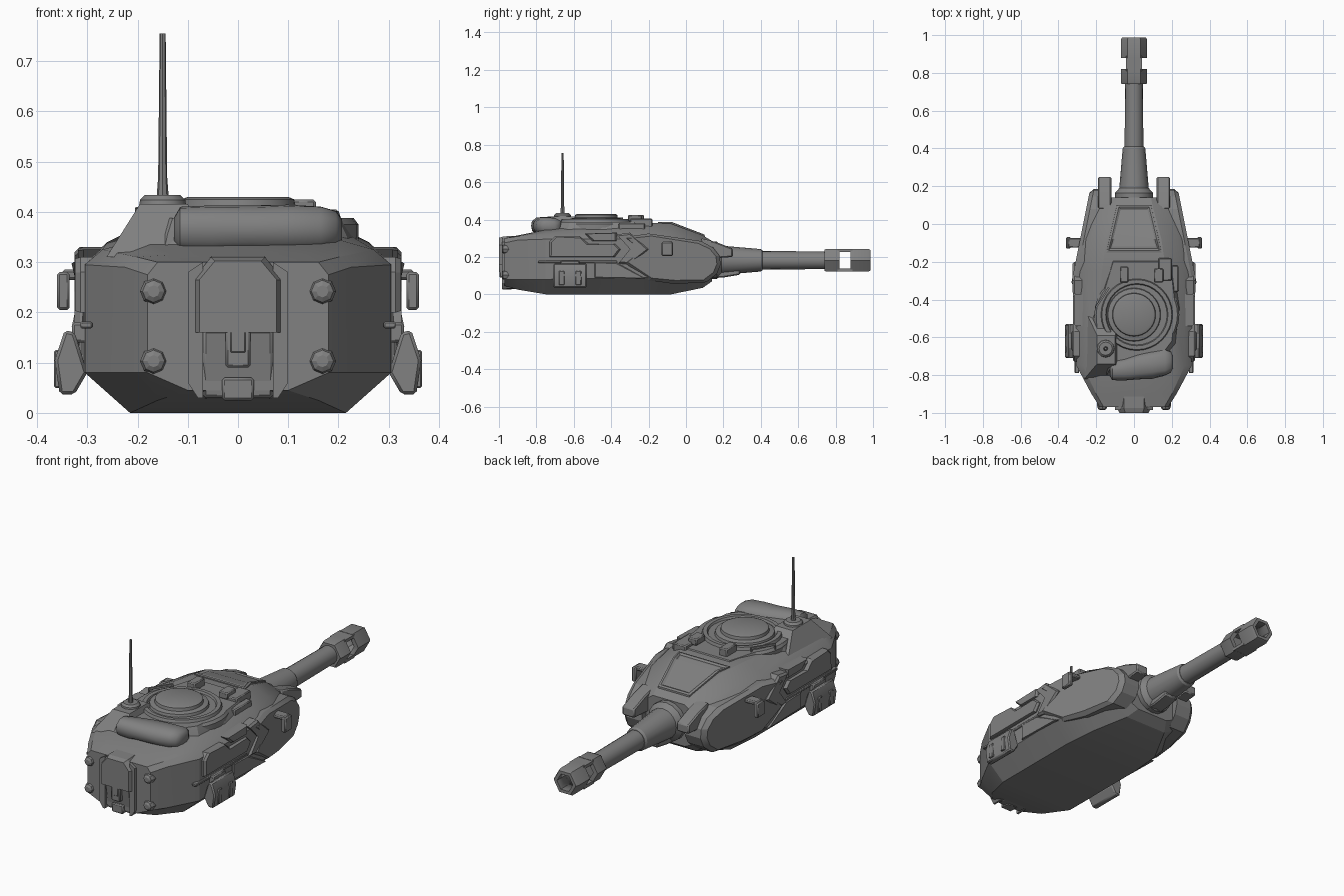
import bpy, bmesh, math, random
from mathutils import Vector

random.seed(4)
cube = bpy.data.objects.get("Cube")
if cube:
    bpy.data.objects.remove(cube, do_unlink=True)

GREY = (0.22, 0.22, 0.22, 1)
mat = bpy.data.materials.new("armour grey")
mat.diffuse_color = GREY
mat.use_nodes = True
mat.node_tree.nodes["Principled BSDF"].inputs["Base Color"].default_value = GREY


def loft(name, rings, mirror=False, bevel=0, smooth=30):
    """Skin a list of equal-length point rings and cap both ends."""
    bm = bmesh.new()
    loops = [[bm.verts.new(p) for p in ring] for ring in rings]
    n = len(loops[0])
    for a, b in zip(loops, loops[1:]):
        for i in range(n):
            j = (i + 1) % n
            bm.faces.new((a[i], a[j], b[j], b[i]))
    bm.faces.new(loops[0])
    bm.faces.new(loops[-1])
    bmesh.ops.recalc_face_normals(bm, faces=bm.faces)
    mesh = bpy.data.meshes.new(name)
    bm.to_mesh(mesh)
    bm.free()
    ob = bpy.data.objects.new(name, mesh)
    bpy.context.collection.objects.link(ob)
    mesh.materials.append(mat)
    if bevel:
        mod = ob.modifiers.new("bevel", 'BEVEL')
        mod.width, mod.segments = bevel, 1
    if mirror:
        ob.modifiers.new("mirror", 'MIRROR')
    bpy.ops.object.select_all(action='DESELECT')
    ob.select_set(True)
    bpy.context.view_layer.objects.active = ob
    bpy.ops.object.shade_smooth_by_angle(angle=math.radians(smooth))
    return ob


def box(name, x, y, z, mirror=False, bevel=0.005):
    ring = lambda h: [(x[0], y[0], h), (x[1], y[0], h), (x[1], y[1], h), (x[0], y[1], h)]
    return loft(name, [ring(z[0]), ring(z[1])], mirror, bevel)


def along_x(name, pts, x0, x1, **kw):
    return loft(name, [[(x, y, z) for y, z in pts] for x in (x0, x1)], **kw)


def along_y(name, pts, y0, y1, **kw):
    return loft(name, [[(x, y, z) for x, z in pts] for y in (y0, y1)], **kw)


def lathe(name, stations, centre, axis='Z', sides=24, **kw):
    """Round part from (distance, radius) stations along an axis."""
    def ring(d, r):
        out = []
        for i in range(sides):
            a = math.tau * i / sides
            u, v = r * math.cos(a), r * math.sin(a)
            off = Vector((u, v, d)) if axis == 'Z' else Vector((u, d, v))
            out.append(Vector(centre) + off)
        return out
    return loft(name, [ring(*s) for s in stations], **kw)


def side_plate(name, pts, surface, depth, shrink):
    """Chamfered plate lying on the hull side, mirrored to both sides."""
    cy = sum(p[0] for p in pts) / len(pts)
    cz = sum(p[1] for p in pts) / len(pts)
    rings = []
    for s, d in ((1, depth), (1, shrink), (None, 0)):
        ring = []
        for y, z in pts:
            if s is None:
                away = Vector((y - cy, z - cz))
                off = away.normalized() * shrink
                y, z = y - off.x, z - off.y
            ring.append((surface(y) - d, y, z))
        rings.append(ring)
    return loft(name, rings, mirror=True, smooth=20)


# Hull: y, bottom, belt, shoulder and roof half-widths with their heights
hull = [(-.97, .10, .045, .18, .08, .275, .16, .30, .10, .30),
        (-.90, .16, .025, .225, .08, .29, .20, .31, .13, .315),
        (-.75, .215, 0, .305, .08, .295, .27, .325, .20, .345),
        (-.25, .215, 0, .31, .09, .295, .26, .34, .17, .385),
        (-.08, .20, 0, .28, .09, .28, .23, .335, .145, .378),
        (.09, .12, .035, .22, .09, .25, .17, .29, .10, .315),
        (.14, .09, .07, .20, .12, .22, .14, .25, .09, .285)]
rings = []
for y, wb, zb, wm, z1, z2, ws, z3, wr, zr in hull:
    half = [(wb, zb), (wm, z1), (wm, z2), (ws, z3), (wr, zr)]
    ring = half + [(-x, z) for x, z in reversed(half)]
    rings.append([(x, y, z) for x, z in ring])
loft("hull", rings, smooth=20)

# Cheek armour and side panels
taper = lambda y: 0.335 - (y + 0.33) * 0.2
side_plate("cheek_armour", [(-.33, .17), (-.26, .24), (-.33, .305), (-.2, .325), (.08, .285),
           (.145, .25), (.18, .205), (.185, .16), (.165, .11), (.11, .065), (-.06, .055),
           (-.2, .075)], taper, .11, .02)
side_plate("cheek_rear_trim", [(-.36, .165), (-.29, .24), (-.37, .32), (-.3, .33), (-.2, .24),
           (-.3, .16)], lambda y: .325, .05, .01)
side_plate("upper_side_panel", [(-.73, .2), (-.73, .28), (-.7, .31), (-.57, .31), (-.52, .27),
           (-.38, .27), (-.35, .24), (-.38, .2)], lambda y: .324, .04, .01)
side_plate("shoulder_panel", [(-.54, .325), (-.5, .285), (-.37, .285), (-.37, .33)],
           lambda y: .318, .06, .01)
side_plate("lower_side_panel", [(-.49, .09), (-.49, .17), (-.37, .17), (-.22, .085)],
           lambda y: .317, .02, .006)
box("side_rail", (.29, .314), (-.79, -.37), (.168, .182), True, .003)

# Lifting hooks on the cheeks
box("hook_arm", (.27, .35), (-.125, -.075), (.265, .285), True)
box("hook_drop", (.335, .36), (-.13, -.07), (.205, .28), True)

# Hanging stowage boxes
along_y("stowage_box", [(.325, .16), (.345, .165), (.365, .105), (.355, .037), (.325, .037),
        (.3, .08)], -.71, -.53, mirror=True, bevel=.006)
for i, y in enumerate((-.68, -.59)):
    box(f"stowage_strap_{i}", (.32, .366), (y, y + .03), (.05, .125), True, .003)
box("stowage_bracket", (.28, .33), (-.67, -.57), (.14, .18), True)

# Front bin, latch and bolts
def bin_ring(y, w, top):
    return [(w, y, .16), (w, y, .265), (w * .6, y, top), (-w * .6, y, top),
            (-w, y, .265), (-w, y, .16)]
loft("bin_upper", [bin_ring(-.83, .085, .315), bin_ring(-.975, .09, .31),
                   bin_ring(-1, .077, .302)], smooth=15)
along_x("bin_lower", [(-.985, .165), (-.965, .03), (-.85, .025), (-.85, .165)], -.07, .07,
        bevel=.006)
along_y("bin_frame", [(.08, .03), (.1, .06), (.1, .28), (.07, .3), (.07, .03)], -.985, -.9,
        mirror=True)
box("latch", (-.025, .025), (-.998, -.95), (.09, .195))
box("latch_hasp", (-.015, .015), (-1, -.96), (.12, .18), bevel=.002)
box("bin_foot", (-.032, .032), (-.985, -.93), (.025, .07))
for sx in (-1, 1):
    for z in (.103, .242):
        lathe(f"bolt_{sx}_{z}", [(.05, .027), (0, .027), (-.014, .022), (-.02, .012)],
              (sx * .168, -.965, z), 'Y', 8, smooth=15)

# Raised roof deck and antenna hump
deck = [(-.11, -.2), (.13, -.2), (.2, -.28), (.22, -.45), (.2, -.62), (.14, -.7), (-.13, -.77),
        (-.18, -.7), (-.2, -.5)]
loft("roof_deck", [[(x * s, -.48 + (y + .48) * s, z) for x, y in deck]
                   for s, z in ((1.17, .3), (1.08, .355), (1, .388))], smooth=15)
rect = lambda x0, x1, y0, y1, z: [(x0, y0, z), (x1, y0, z), (x1, y1, z), (x0, y1, z)]
loft("antenna_hump", [rect(-.262, -.06, -.82, -.45, .31), rect(-.195, -.1, -.74, -.59, .416)])
lathe("antenna_base", [(0, .047), (.012, .045), (.022, .035)], (-.15, -.66, .412), sides=12)
lathe("antenna_mast", [(0, .012), (.04, .009), (.325, .006)], (-.15, -.66, .43), sides=8)

# Cupola with stepped rings
lathe("cupola_ring", [(.32, .225), (.375, .225), (.388, .215), (.388, .19), (.402, .185),
      (.402, .165), (.392, .16), (.392, .05)], (.015, -.48, 0), sides=32, smooth=25)
lathe("cupola_hatch", [(.38, .145), (.405, .138), (.41, .115), (.425, .112), (.43, .1)],
      (0, -.48, 0), sides=32, smooth=25)
box("periscope", (-.075, -.03), (-.31, -.225), (.37, .425))
box("sight_block", (.13, .2), (-.3, -.18), (.33, .405))
box("sight_top", (.105, .155), (-.31, -.235), (.39, .425))
box("side_sight", (.2, .235), (-.36, -.22), (.33, .38))

# Grab handle on the deck
start, end = Vector((-.2, -.44, .40)), Vector((-.135, -.34, .40))
for i, p in enumerate((start, end)):
    lathe(f"handle_post_{i}", [(-.03, .005), (.008, .005)], p, sides=6)
side = (end - start).cross(Vector((0, 0, 1))).normalized() * .005
up = Vector((0, 0, .01))
loft("handle_bar", [[p - side, p + side, p + side + up, p - side + up] for p in (start, end)])

# Bedroll with soft lumps: x, centre y, y radius, z radius
rings = []
for x, y, ry, rz in [(-.127, -.775, .03, .025), (-.115, -.775, .05, .043), (-.05, -.77, .058, .047),
                     (.03, -.755, .066, .046), (.1, -.745, .07, .049), (.165, -.735, .07, .045),
                     (.195, -.73, .055, .036), (.207, -.73, .03, .02)]:
    ring = []
    for i in range(12):
        a = math.tau * i / 12
        k = random.uniform(.95, 1.06)
        c, s = math.cos(a), math.sin(a)
        square = 1 / (abs(c) ** 4 + abs(s) ** 4) ** .2
        ring.append((x, y + ry * c * k * square, .365 + rz * s * k * square))
    rings.append(ring)
loft("bedroll", rings, smooth=50)

# Framed hatch on the sloping roof
def slope(y):
    return .378 - (y + .08) * .37 if y > -.08 else .38
def hatch_ring(grow, lift):
    return [(sx * (w + grow), y + g, slope(y + g) + lift) for sx, w, y, g in
            ((-1, .135, -.14, -grow), (1, .135, -.14, -grow), (1, .12, -.08, 0), (1, .08, .09, grow),
             (-1, .08, .09, grow), (-1, .12, -.08, 0))]
loft("hatch_frame", [hatch_ring(.012, -.02), hatch_ring(.01, .006), hatch_ring(0, .008),
                     hatch_ring(-.01, .001), hatch_ring(-.02, .001)], smooth=10)

# Gun mount and cheek guards
along_x("gun_guard", [(.08, .3), (.16, .28), (.25, .245), (.25, .2), (.12, .19)], .12, .19,
        mirror=True, bevel=.006)
lathe("mantlet", [(.08, .1), (.165, .1), (.19, .078), (.4, .06), (.41, .052)], (0, 0, .182),
      'Y', 16)
along_x("mantlet_lower", [(.08, .085), (.2, .09), (.29, .105), (.29, .145), (.08, .15)],
        -.04, .04, bevel=.006)

# Barrel and slotted six-sided muzzle
lathe("barrel", [(.38, .05), (.75, .047)], (0, 0, .182), 'Y', 16)
lathe("muzzle_collar", [(.74, .065), (.75, .07), (.82, .07), (.82, .045), (.79, .045)],
      (0, 0, .182), 'Y', 6)
tube = lathe("muzzle_tip", [(.88, .045), (.88, .07), (.975, .07), (.987, .063), (.987, .045),
             (.88, .045)], (0, 0, .182), 'Y', 6)
bm = bmesh.new()
bm.from_mesh(tube.data)
bmesh.ops.delete(bm, geom=[f for f in bm.faces if len(f.verts) == 6], context='FACES')
bmesh.ops.remove_doubles(bm, verts=bm.verts, dist=.0001)
bmesh.ops.recalc_face_normals(bm, faces=bm.faces)
bm.to_mesh(tube.data)
bm.free()
for label, z in (("top", .225), ("bottom", .122)):
    box("muzzle_bridge_" + label, (-.042, .042), (.81, .89), (z, z + .016), bevel=0)
